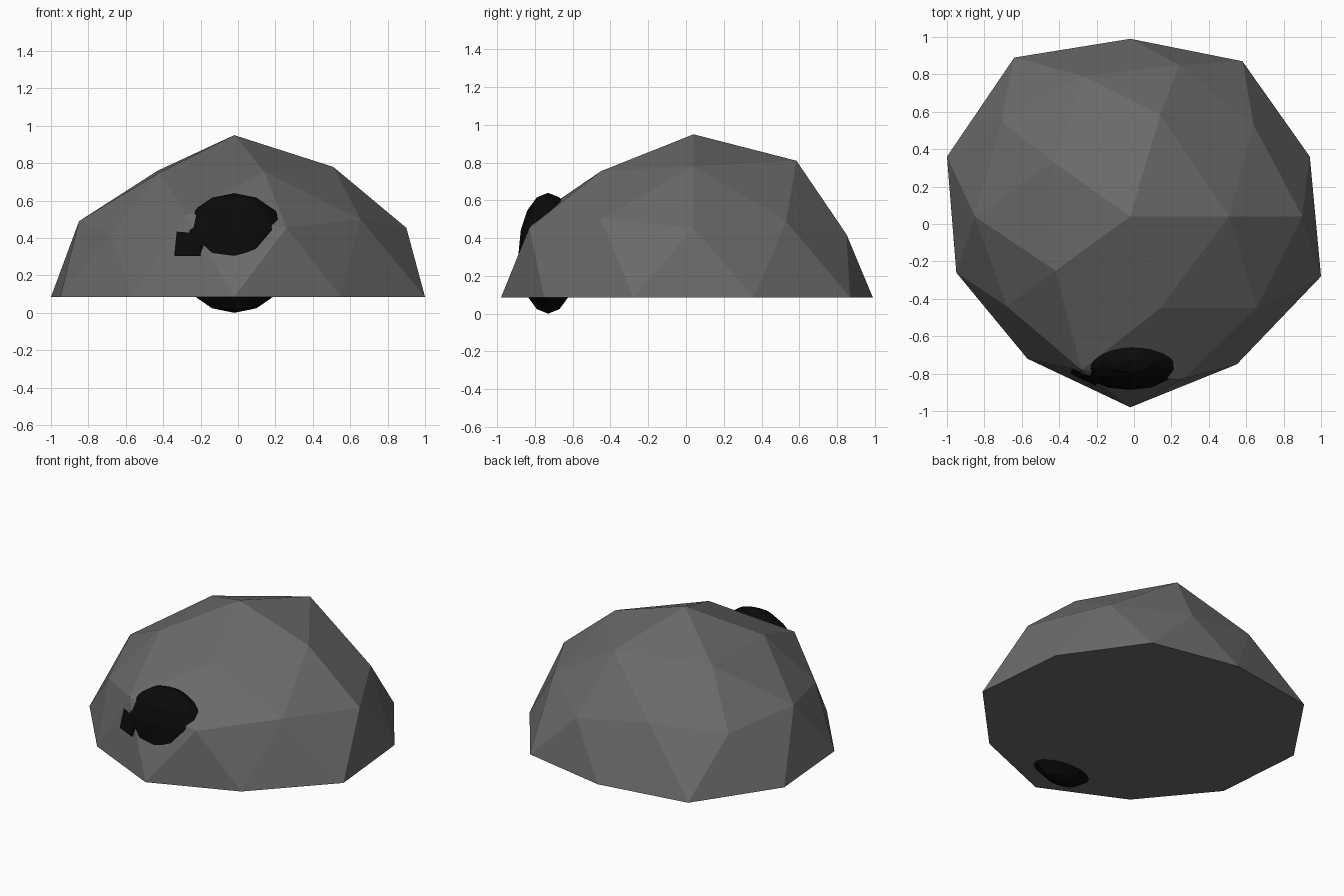
import bpy, bmesh, math
from mathutils import Matrix, Vector

if "Cube" in bpy.data.objects:
    bpy.data.objects.remove(bpy.data.objects["Cube"])


def material(name, value):
    m = bpy.data.materials.new(name)
    m.diffuse_color = (value, value, value, 1)
    m.use_nodes = True
    m.node_tree.nodes["Principled BSDF"].inputs["Base Color"].default_value = m.diffuse_color
    return m


rock_grey = material("rock grey", 0.145)
hollow_black = material("hollow black", 0.003)


def add_object(name, bm, mat):
    bmesh.ops.recalc_face_normals(bm, faces=bm.faces)
    mesh = bpy.data.meshes.new(name)
    bm.to_mesh(mesh)
    bm.free()
    mesh.materials.append(mat)
    ob = bpy.data.objects.new(name, mesh)
    bpy.context.collection.objects.link(ob)
    return ob


# Rock dome: rings of a rough half icosphere, counter-clockwise from +x
top = (-0.02, 0.04, 0.95)
upper = [(0.51, 0.04, 0.78), (0.14, 0.585, 0.81), (-0.43, 0.33, 0.76),
         (-0.42, -0.25, 0.75), (0.14, -0.45, 0.755)]
middle = [(0.90, 0.04, 0.455), (0.24, 0.85, 0.42), (-0.71, 0.55, 0.45),
          (-0.68, -0.44, 0.42), (0.26, -0.83, 0.455)]
between = [(0.64, 0.53, 0.49), (-0.27, 0.79, 0.50), (-0.85, 0.04, 0.49),
           (-0.28, -0.78, 0.53), (0.655, -0.45, 0.50)]
rim = [(0.94, 0.36), (0.58, 0.87), (-0.02, 0.99), (-0.64, 0.89), (-1.0, 0.36),
       (-0.95, -0.26), (-0.57, -0.72), (-0.02, -0.98), (0.55, -0.75), (1.0, -0.28)]

bm = bmesh.new()
t = bm.verts.new(top)
A = [bm.verts.new(p) for p in upper]
B = [bm.verts.new(p) for p in middle]
C = [bm.verts.new(p) for p in between]
R = [bm.verts.new((x, y, 0.085)) for x, y in rim]
for k in range(5):
    n = (k + 1) % 5
    r0, r1, r2 = R[2 * k - 1], R[2 * k], R[2 * k + 1]
    for tri in ((t, A[k], A[n]), (A[k], B[k], C[k]), (A[k], C[k], A[n]),
                (C[k], B[n], A[n]), (B[k], r0, r1), (B[k], r1, C[k]),
                (C[k], r1, r2), (C[k], r2, B[n])):
        bm.faces.new(tri)
bm.faces.new(R)  # flat underside
add_object("rock_dome", bm, rock_grey)

# Cave mouth: flattened black ball sunk into the front
bm = bmesh.new()
bmesh.ops.create_uvsphere(
    bm, u_segments=16, v_segments=8, radius=1,
    matrix=Matrix.LocRotScale(Vector((-0.02, -0.73, 0.32)), None,
                              Vector((0.31, 0.157, 0.32))))
add_object("cave_mouth", bm, hollow_black)

# Small black ledge at the left of the mouth, lying along the rock face
bm = bmesh.new()
bmesh.ops.create_cube(
    bm, size=1,
    matrix=Matrix.Translation((-0.26, -0.805, 0.37))
    @ Matrix.Rotation(math.radians(-25), 4, 'Z')
    @ Matrix.Rotation(math.radians(-13), 4, 'X')
    @ Matrix.Diagonal((0.15, 0.03, 0.14, 1)))
add_object("mouth_ledge", bm, hollow_black)
